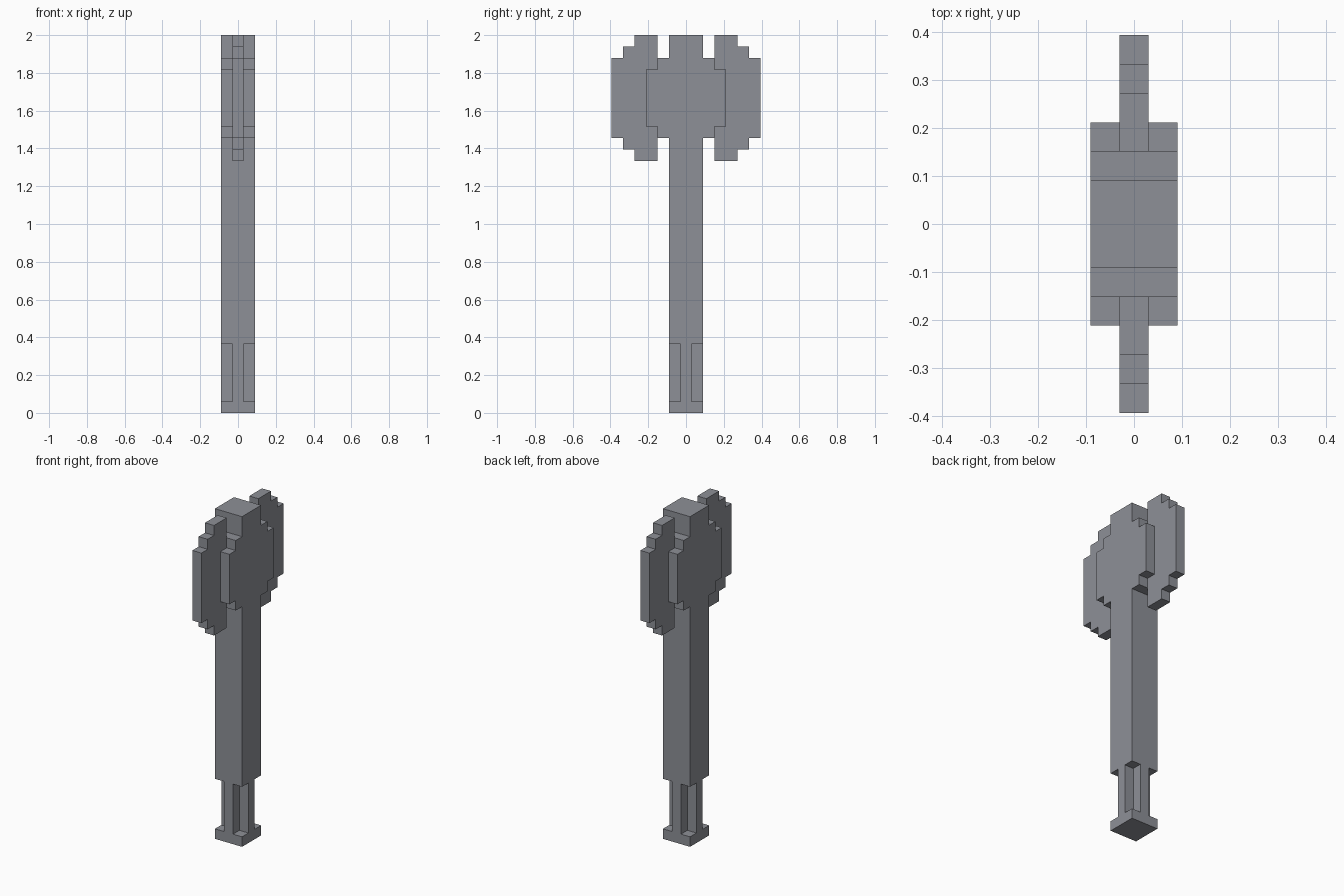
import bpy
import bmesh
from mathutils import Vector

U = 2 / 33  # one block of the stepped design

cube = bpy.data.objects.get("Cube")
if cube:
    bpy.data.objects.remove(cube)

stone = bpy.data.materials.new("stone grey")
stone.use_nodes = True
grey = (0.27, 0.28, 0.31, 1)
stone.diffuse_color = grey
stone.node_tree.nodes["Principled BSDF"].inputs["Base Color"].default_value = grey


def extrude_outline(name, points, direction):
    """Extrude a closed outline, given in blocks, into a flat-faced solid."""
    bm = bmesh.new()
    face = bm.faces.new([bm.verts.new(Vector(p) * U) for p in points])
    moved = bmesh.ops.extrude_face_region(bm, geom=[face])["geom"]
    bmesh.ops.translate(bm, vec=Vector(direction) * U,
                        verts=[v for v in moved if isinstance(v, bmesh.types.BMVert)])
    bmesh.ops.recalc_face_normals(bm, faces=bm.faces)
    mesh = bpy.data.meshes.new(name)
    bm.to_mesh(mesh)
    bm.free()
    mesh.materials.append(stone)
    obj = bpy.data.objects.new(name, mesh)
    bpy.context.collection.objects.link(obj)
    return obj


def side_outline(name, outline, half_width):
    """Extrude a (y, z) outline evenly across x."""
    return extrude_outline(name, [(-half_width, y, z) for y, z in outline],
                           (2 * half_width, 0, 0))


# Pommel
side_outline("pommel", [(-1.5, 0), (1.5, 0), (1.5, 1), (-1.5, 1)], 1.5)

# Grip with a cross-shaped section
quarter = [(1.5, -0.5), (1.5, 0.5), (0.5, 0.5)]
cross = []
for turn in range(4):
    cross += [(x, y, 1) for x, y in quarter]
    quarter = [(-y, x) for x, y in quarter]
extrude_outline("grip", cross, (0, 0, 5))

# Shaft and stepped head core
half = [(1.5, 6), (1.5, 24), (2.5, 24), (2.5, 25), (3.5, 25),
        (3.5, 30), (2.5, 30), (2.5, 31), (1.5, 31), (1.5, 33)]
side_outline("shaft_and_head", half + [(-y, z) for y, z in reversed(half)], 1.5)

# Thin stepped blades, front and back
blade = [(2.5, 22), (4.5, 22), (4.5, 23), (5.5, 23), (5.5, 24), (6.5, 24),
         (6.5, 31), (5.5, 31), (5.5, 32), (4.5, 32), (4.5, 33), (2.5, 33)]
for name, side in (("front_blade", -1), ("back_blade", 1)):
    side_outline(name, [(side * y, z) for y, z in blade], 0.5)
